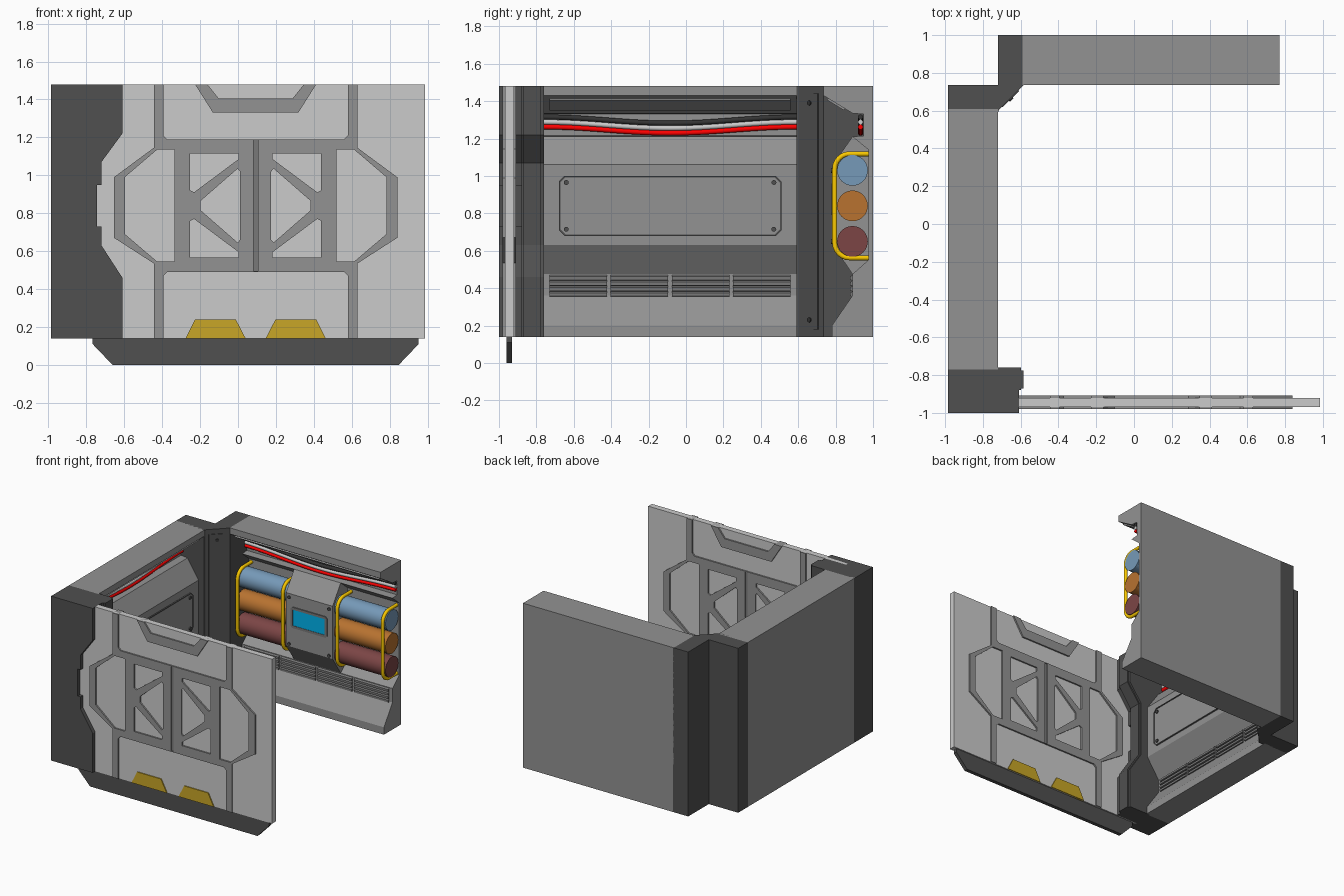
import bpy, bmesh
from math import cos, pi, radians
from mathutils import Matrix, Vector

if "Cube" in bpy.data.objects:
    bpy.data.objects.remove(bpy.data.objects["Cube"])

C = 0.093          # x of the door / back wall symmetry axis
AXES = {'XY': ((1, 0, 0), (0, 1, 0), (0, 0, 1)),
        'XZ': ((1, 0, 0), (0, 0, 1), (0, -1, 0)),
        'YZ': ((0, 1, 0), (0, 0, 1), (1, 0, 0))}


def material(name, rgb):
    m = bpy.data.materials.new(name)
    m.diffuse_color = (*rgb, 1)
    m.use_nodes = True
    m.node_tree.nodes["Principled BSDF"].inputs["Base Color"].default_value = m.diffuse_color
    return m


LIGHT = material("light_grey", (0.61,) * 3)
MID = material("mid_grey", (0.29,) * 3)
VENT = material("vent_grey", (0.19,) * 3)
DARK = material("dark_grey", (0.08,) * 3)
BLACK = material("near_black", (0.035,) * 3)
PAD = material("pad_yellow", (0.58, 0.38, 0.02))
YELLOW = material("handle_yellow", (0.95, 0.58, 0.0))
RED = material("red", (1.0, 0.0, 0.0))
BLUE = material("steel_blue", (0.18, 0.32, 0.48))
ORANGE = material("orange", (0.48, 0.17, 0.03))
MAROON = material("maroon", (0.2, 0.06, 0.06))
CYAN = material("cyan", (0.0, 0.45, 0.85))


def add_mesh(name, me, mat, smooth=False):
    bm = bmesh.new()
    bm.from_mesh(me)
    bmesh.ops.remove_doubles(bm, verts=bm.verts, dist=1e-5)
    bmesh.ops.recalc_face_normals(bm, faces=bm.faces)
    for f in bm.faces:
        f.smooth = smooth
    bm.to_mesh(me)
    bm.free()
    if smooth:
        me.set_sharp_from_angle(angle=radians(40))
    me.materials.clear()
    me.materials.append(mat)
    ob = bpy.data.objects.new(name, me)
    bpy.context.collection.objects.link(ob)
    return ob


def curve_mesh(cu, matrix=Matrix()):
    tmp = bpy.data.objects.new("tmp", cu)
    me = bpy.data.meshes.new_from_object(tmp)
    me.transform(matrix)
    bpy.data.objects.remove(tmp)
    return me


def prism(name, loops, plane, a, b, mat=MID):
    """Extrude an outline (with optional hole loops) from a to b across the plane."""
    cu = bpy.data.curves.new(name, 'CURVE')
    cu.dimensions, cu.fill_mode, cu.extrude = '2D', 'BOTH', abs(b - a) / 2
    for loop in loops:
        sp = cu.splines.new('POLY')
        sp.points.add(len(loop) - 1)
        for p, (u, v) in zip(sp.points, loop):
            p.co = (u, v, 0, 1)
        sp.use_cyclic_u = True
    ax = [Vector(v) for v in AXES[plane]]
    m = Matrix(ax).transposed().to_4x4()
    w = Vector([abs(c) for c in ax[2]]) * (a + b) / 2
    return add_mesh(name, curve_mesh(cu, Matrix.Translation(w) @ m), mat)


def tube(name, pts, r, mat):
    cu = bpy.data.curves.new(name, 'CURVE')
    cu.dimensions, cu.bevel_depth, cu.bevel_resolution, cu.use_fill_caps = '3D', r, 3, True
    sp = cu.splines.new('POLY')
    sp.points.add(len(pts) - 1)
    for p, co in zip(sp.points, pts):
        p.co = (*co, 1)
    return add_mesh(name, curve_mesh(cu), mat, True)


def cylinder(name, p, q, r, mat=DARK, seg=32):
    p, q = Vector(p), Vector(q)
    bm = bmesh.new()
    rot = (q - p).to_track_quat('Z', 'Y').to_matrix().to_4x4()
    bmesh.ops.create_cone(bm, cap_ends=True, segments=seg, radius1=r, radius2=r,
                          depth=(q - p).length, matrix=Matrix.Translation((p + q) / 2) @ rot)
    me = bpy.data.meshes.new(name)
    bm.to_mesh(me)
    bm.free()
    return add_mesh(name, me, mat, True)


def rect(u0, v0, u1, v1, c=0):
    if not c:
        return [(u0, v0), (u1, v0), (u1, v1), (u0, v1)]
    return [(u0 + c, v0), (u1 - c, v0), (u1, v0 + c), (u1, v1 - c),
            (u1 - c, v1), (u0 + c, v1), (u0, v1 - c), (u0, v0 + c)]


# Wall-local helpers: s runs along the wall, d is depth away from the room
def at(wall, s, d, z):
    return (s, 0.735 + d, z) if wall == 'back' else (-0.72 - d, s, z)


def wall_bar(wall, name, prof, s0, s1, mat=MID):
    if wall == 'back':
        return prism(name, [[(0.735 + d, z) for d, z in prof]], 'YZ', s0, s1, mat)
    return prism(name, [[(-0.72 - d, z) for d, z in prof]], 'XZ', s0, s1, mat)


def wall_plate(wall, name, loops, d0, d1, mat=MID):
    if wall == 'back':
        return prism(name, loops, 'XZ', 0.735 + d0, 0.735 + d1, mat)
    return prism(name, loops, 'YZ', -0.72 - d0, -0.72 - d1, mat)


def wall_screw(wall, s, d, z):
    cylinder("screw", at(wall, s, d + 0.01, z), at(wall, s, d - 0.01, z), 0.013, seg=12)


# Walls: shared profile, bulging on the left wall, recessed on the back wall
BULGE = [(0.05, 0.63), (0.05, 1.06)]
RECESS = [(0.24, 0.55), (0.24, 1.14)]
for wall, mid, s0, s1 in (('left', BULGE, -0.77, 0.61), ('back', RECESS, -0.59, 0.77)):
    wall_bar(wall, wall + "_wall",
             [(0.265, 0.14), (0.045, 0.14), (0.045, 0.2), (0.155, 0.36), (0.155, 0.475)] + mid +
             [(0.155, 1.21), (0.215, 1.215), (0.215, 1.33), (0.155, 1.335), (0, 1.43),
              (0, 1.48), (0.265, 1.48)], s0, s1)
    a, b = (-0.76, 0.59) if wall == 'left' else (-0.59, 0.77)
    # strip on the overhang
    wall_bar(wall, "overhang_strip", [(0.115, 1.36), (0.025, 1.415), (0.019, 1.406), (0.109, 1.351)],
             a + 0.03, b - 0.03)
    # four louvred vents
    n = (b - a - 0.04) / 4
    saw = [(0.165, 0.472), (0.165, 0.355)]
    for k in range(4):
        z = 0.357 + k * 0.029
        saw += [(0.143, z), (0.143, z + 0.017), (0.155, z + 0.026)]
    for k in range(4):
        wall_bar(wall, "vent", saw, a + 0.02 + k * n + 0.01, a + 0.02 + (k + 1) * n - 0.01, VENT)
    # sagging cables
    for name, z, mat in (("dark_cable", 1.315, BLACK), ("grey_cable", 1.288, LIGHT), ("red_cable", 1.262, RED)):
        pts = [at(wall, a + (b - a) * t / 24, 0.198, z - 0.0165 * (1 - cos(2 * pi * t / 24)))
               for t in range(25)]
        tube(name, pts, 0.014, mat)

# Left wall access panel with a dark rim line
wall_plate('left', "access_panel", [rect(-0.68, 0.68, 0.51, 1.0, 0.03)], 0.06, 0.044)
wall_plate('left', "access_panel_rim", [rect(-0.68, 0.68, 0.51, 1.0, 0.03),
                                        rect(-0.672, 0.688, 0.502, 0.992, 0.027)], 0.06, 0.039, DARK)
for s in (-0.64, 0.47):
    for z in (0.715, 0.965):
        wall_screw('left', s, 0.044, z)

# Back wall console with screen
wall_bar('back', "console", [(0.25, 0.475), (0.155, 0.475)] + BULGE + [(0.155, 1.21), (0.25, 1.21)],
         C - 0.21, C + 0.21)
wall_plate('back', "screen_bezel", [rect(C - 0.165, 0.79, C + 0.165, 0.96, 0.015),
                                    rect(C - 0.145, 0.81, C + 0.145, 0.94)], 0.06, 0.042, VENT)
wall_plate('back', "screen", [rect(C - 0.145, 0.81, C + 0.145, 0.94)], 0.06, 0.045, CYAN)
for s in (C - 0.18, C + 0.18):
    for z in (0.65, 1.03):
        wall_screw('back', s, 0.05, z)

# Gas cylinders and yellow guard handles on both sides of the console
for side in (-1, 1):
    for z, mat in ((1.03, BLUE), (0.84, ORANGE), (0.65, MAROON)):
        cylinder("gas_cylinder", (C + side * 0.2, 0.89, z), (C + side * 0.672, 0.89, z), 0.082, mat)
    for u in (0.245, 0.655):
        arc = [(0.875 - 0.08 * cos(pi / 2 * (1 - t / 6)), 0.562 + 0.08 - 0.08 * cos(pi / 2 * t / 6))
               for t in range(7)]
        half = [(0.98, 0.562)] + arc
        path = half + [(y, 1.68 - z) for y, z in reversed(half)]
        tube("guard_handle", [(C + side * u, y, z) for y, z in path], 0.014, YELLOW)

# Back left corner pillar with screwed cover plate
prism("corner_pillar", [[(-0.985, 0.605), (-0.72, 0.59), (-0.715, 0.605), (-0.585, 0.735), (-0.585, 1.0),
                         (-0.72, 1.0), (-0.72, 0.735), (-0.985, 0.735)]], 'XY', 0.14, 1.48, DARK)
p, q, nrm = Vector((-0.72, 0.605)), Vector((-0.585, 0.735)), Vector((0.69, -0.72))
e, f = p.lerp(q, 0.14), p.lerp(q, 0.8)
prism("pillar_cover", [[e - nrm * 0.01, f - nrm * 0.01, f + nrm * 0.007, e + nrm * 0.007]], 'XY', 0.18, 1.44, DARK)
for z in (0.23, 1.39):
    m = p.lerp(q, 0.47)
    cylinder("screw", (*m, z), (*(m + nrm * 0.014), z), 0.013, BLACK, 12)

# Front door pillar with stepped inner edge
EDGE = [(-0.61, 0.14), (-0.61, 0.46), (-0.72, 0.63), (-0.72, 1.07), (-0.61, 1.22), (-0.61, 1.48)]
NOTCH = [(-0.72, 0.73), (-0.745, 0.73), (-0.745, 0.95), (-0.72, 0.95)]
BACK = [(-0.985, 1.48), (-0.985, 0.14)]
prism("front_pillar", [EDGE[:3] + NOTCH + EDGE[3:] + BACK], 'XZ', -1.0, -0.88, DARK)
for off, y0, y1 in ((0.012, -0.88, -0.76), (0.025, -0.87, -0.775)):
    prism("front_pillar_lip", [[(x + off, z) for x, z in EDGE] + BACK], 'XZ', y0, y1, DARK)


# Door: slab, raised trim on both faces, threshold and yellow pads
def mir(pts, side=-1):
    return [(C + side * u, z) for u, z in pts]


prism("door_slab", [rect(-0.8, 0.14, 0.985, 1.48)], 'XZ', -0.968, -0.92, LIGHT)
half = [(0.467, 1.19), (0.487, 1.21), (0.487, 1.48), (0.537, 1.48), (0.537, 1.145), (0.747, 0.99),
        (0.747, 0.67), (0.537, 0.535), (0.537, 0.14), (0.487, 0.14), (0.487, 0.47), (0.467, 0.49)]
octagon = [(0.427, 1.1), (0.445, 1.125), (0.52, 1.135), (0.69, 0.99), (0.69, 0.69), (0.52, 0.545),
           (0.427, 0.545)]
octagon[0:3] = [(0.427, 1.135), (0.52, 1.135)]
upper = [(0.09, 1.115), (0.345, 1.115), (0.345, 0.92), (0.325, 0.91), (0.09, 1.085)]
lower = [(u, 1.68 - z) for u, z in upper]
inner = [(0.082, 1.02), (0.095, 1.035), (0.29, 0.865), (0.29, 0.815), (0.095, 0.645), (0.082, 0.66)]
seam = rect(C - 0.012, 0.49, C + 0.012, 1.19)
loops = [mir(half, 1) + mir(half[::-1]), rect(C - 0.012, 0.495, C + 0.012, 1.185)]
loops += [mir(h, s) for s in (1, -1) for h in (octagon, upper, lower, inner)]
prism("door_trim", loops, 'XZ', -0.98, -0.908)
prism("door_seam", [seam], 'XZ', -0.972, -0.916, VENT)
prism("door_top_trim", [mir([(0.32, 1.48), (0.225, 1.33)], 1) +
                        mir([(0.225, 1.33), (0.32, 1.48), (0.255, 1.48), (0.195, 1.405)]) +
                        mir([(0.195, 1.405), (0.255, 1.48)], 1)], 'XZ', -0.98, -0.908)
for s in (1, -1):
    prism("yellow_pad", [mir([(0.053, 0.14), (0.37, 0.14), (0.32, 0.24), (0.105, 0.24)], s)],
          'XZ', -0.976, -0.912, PAD)
prism("door_threshold", [mir([(0.755, 0), (0.86, 0.11), (0.86, 0.14)], 1) +
                         mir([(0.86, 0.14), (0.86, 0.11), (0.755, 0)])], 'XZ', -0.96, -0.93, DARK)
